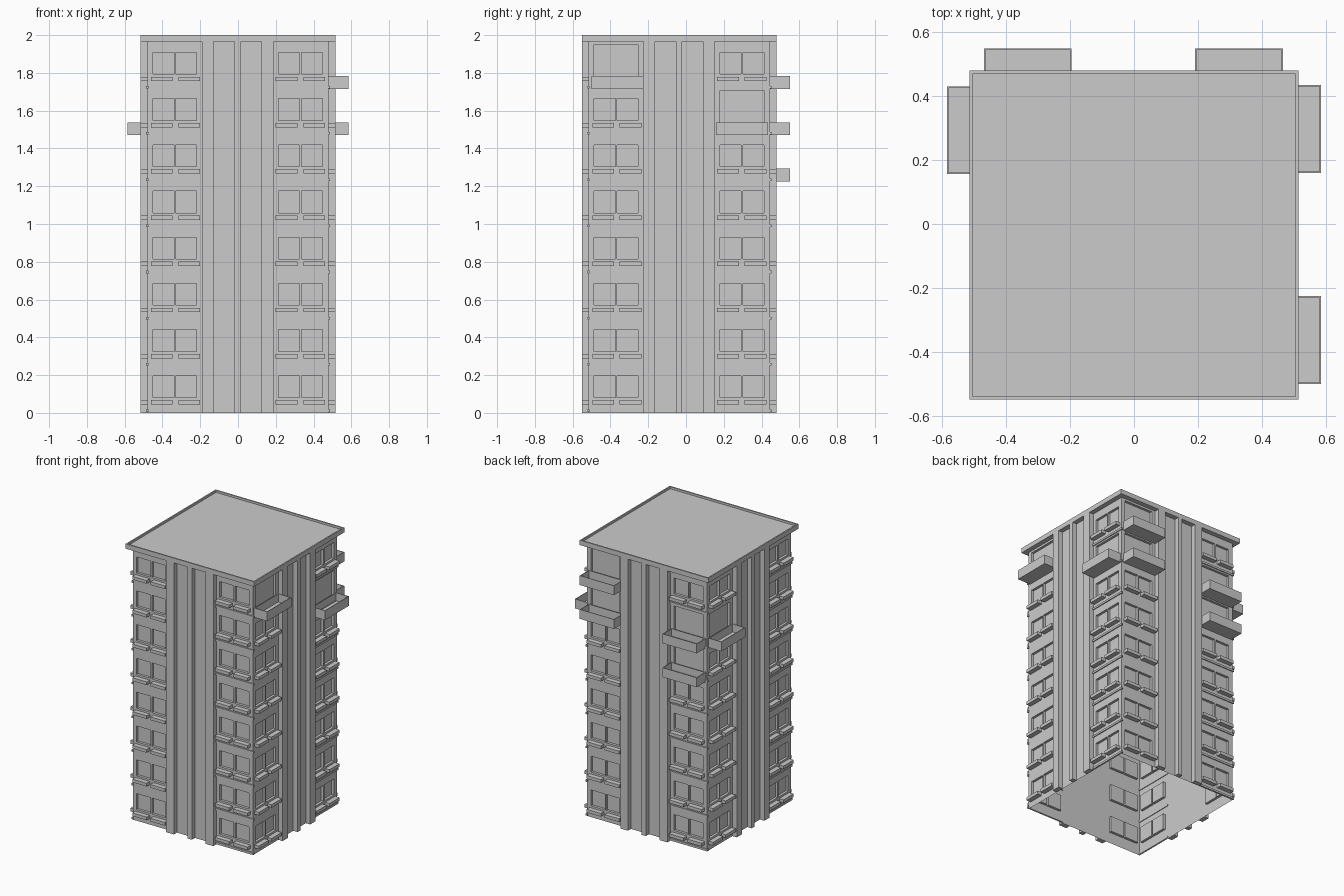
import bpy, bmesh
from math import radians
from mathutils import Matrix, Vector

if "Cube" in bpy.data.objects:
    bpy.data.objects.remove(bpy.data.objects["Cube"])

CY = -0.035          # building centre in y
WALL, OUT = 0.48, 0.515
TOP = 1.965
STEP, FLOORS = 0.2446, 8
WINS = {'L': [(-0.451, -0.339), (-0.33, -0.219)], 'R': [(0.214, 0.326), (0.336, 0.447)]}
SILLS = {'L': [(-0.461, -0.346), (-0.316, -0.201)], 'R': [(0.199, 0.315), (0.346, 0.461)]}
BALC = {'L': (-0.466, -0.191), 'R': (0.195, 0.470)}
# face (0 front, 1 right, 2 back, 3 left), corner block, floor
BALCONIES = {(1, 'L', 7), (1, 'R', 6), (2, 'L', 7), (2, 'L', 6),
             (2, 'R', 6), (2, 'R', 5), (3, 'L', 6)}


def place(k):
    return Matrix.Translation((0, CY, 0)) @ Matrix.Rotation(radians(90 * k), 4, 'Z')


def finish(bm, name):
    me = bpy.data.meshes.new(name)
    bm.to_mesh(me)
    bm.free()
    ob = bpy.data.objects.new(name, me)
    bpy.context.collection.objects.link(ob)
    return ob


def box(bm, m, u0, u1, d0, d1, z0, z1):
    """Box on a facade: u along the wall, d outward from the centre."""
    t = Matrix.Translation(((u0 + u1) / 2, -(d0 + d1) / 2, (z0 + z1) / 2))
    s = Matrix.Diagonal((u1 - u0, d1 - d0, z1 - z0, 1))
    return bmesh.ops.create_cube(bm, size=1, matrix=m @ t @ s)['verts']


def rect(m, u0, u1, z0, z1, d):
    return [m @ Vector((u, -d, z)) for u, z in ((u0, z0), (u1, z0), (u1, z1), (u0, z1))]


def quad(bm, pts):
    bm.faces.new([bm.verts.new(p) for p in pts])


def tray(bm, verts, axis, rim, depth):
    """Hollow out the top of a box, leaving a thin rim."""
    vs = set(verts)
    top = max((f for f in bm.faces if set(f.verts) <= vs), key=lambda f: f.calc_center_median().z)
    bmesh.ops.inset_region(bm, faces=[top], thickness=rim, use_even_offset=True)
    inner = bmesh.ops.extrude_discrete_faces(bm, faces=[top])['faces'][0]
    for v in inner.verts:
        v.co.z -= depth


# Wall shell with recessed windows and balcony doors
bm = bmesh.new()
for k in range(4):
    m = place(k)
    holes = []
    for i in range(FLOORS):
        z = i * STEP
        for s in 'LR':
            if (k, s, i) in BALCONIES:
                holes.append((WINS[s][0][0], WINS[s][1][1], z + 0.015, z + 0.238))
            else:
                holes += [(a, b, z + 0.081, z + 0.196) for a, b in WINS[s]]
    us = sorted({-WALL, WALL} | {u for h in holes for u in h[:2]})
    zs = sorted({0, TOP} | {z for h in holes for z in h[2:]})
    for u0, u1 in zip(us, us[1:]):
        for z0, z1 in zip(zs, zs[1:]):
            uc, zc = (u0 + u1) / 2, (z0 + z1) / 2
            if not any(h[0] < uc < h[1] and h[2] < zc < h[3] for h in holes):
                quad(bm, rect(m, u0, u1, z0, z1, WALL))
    for h in holes:
        o, n = rect(m, *h, WALL), rect(m, *h, WALL - 0.018)
        quad(bm, n)
        for j in range(4):
            quad(bm, (o[j], o[(j + 1) % 4], n[(j + 1) % 4], n[j]))
bmesh.ops.remove_doubles(bm, verts=bm.verts, dist=1e-5)
finish(bm, "walls")

# Vertical ribs in the middle of every face
bm = bmesh.new()
for k in range(4):
    for a, b in ((-0.19, -0.129), (-0.019, 0.015), (0.125, 0.187)):
        box(bm, place(k), a, b, WALL, OUT, 0, TOP)
finish(bm, "wall_ribs")

# Window sills
bm = bmesh.new()
for k in range(4):
    for i in range(FLOORS):
        for s in 'LR':
            if (k, s, i) not in BALCONIES:
                for a, b in SILLS[s]:
                    box(bm, place(k), a, b, WALL, OUT, i * STEP + 0.044, i * STEP + 0.067)
finish(bm, "window_sills")

# Thin floor bands on one block of every face
bm = bmesh.new()
for k in range(4):
    for i in range(FLOORS):
        box(bm, place(k), 0.187, 0.488, WALL - 0.005, 0.487, i * STEP + 0.005, i * STEP + 0.019)
finish(bm, "floor_bands")

# Balcony trays
bm = bmesh.new()
for k, s, i in sorted(BALCONIES):
    z = i * STEP + 0.003
    v = box(bm, place(k), *BALC[s], WALL, 0.585, z, z + 0.068)
    tray(bm, v, 'Z', 0.005, 0.058)
finish(bm, "balconies")

# Roof slab with low parapet
bm = bmesh.new()
v = box(bm, place(0), -OUT, OUT, -OUT, OUT, TOP, 2.0)
tray(bm, v, 'Z', 0.01, 0.015)
finish(bm, "roof")
